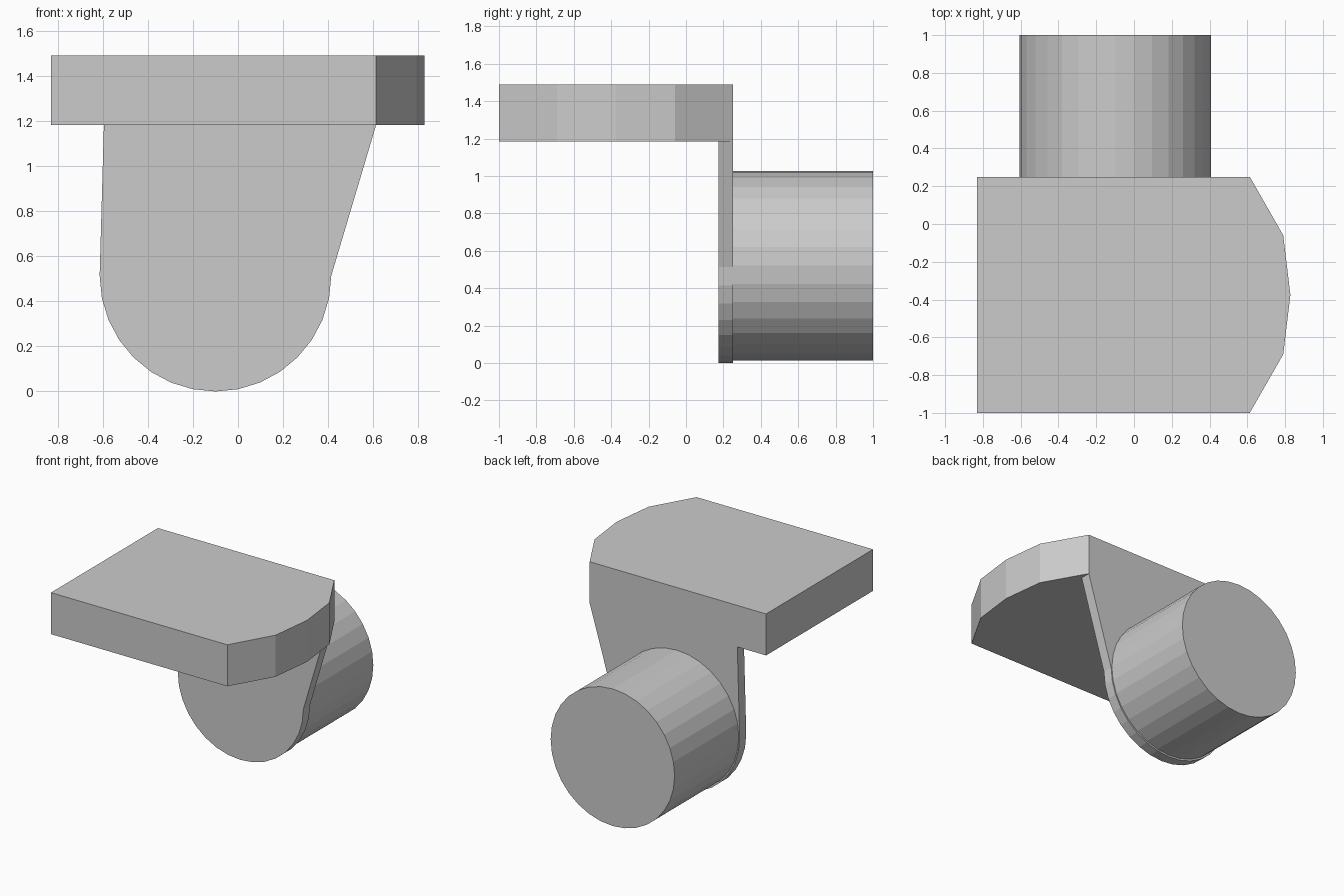
import bpy, bmesh
from math import sin, cos, pi
from mathutils import Vector

if "Cube" in bpy.data.objects:
    bpy.data.objects.remove(bpy.data.objects["Cube"])


def extrude(name, outline, offset):
    """Solid prism from a planar outline swept along offset."""
    bm = bmesh.new()
    face = bm.faces.new([bm.verts.new(p) for p in outline])
    swept = bmesh.ops.extrude_face_region(bm, geom=[face], use_keep_orig=True)
    verts = [g for g in swept["geom"] if isinstance(g, bmesh.types.BMVert)]
    bmesh.ops.translate(bm, verts=verts, vec=Vector(offset))
    bmesh.ops.recalc_face_normals(bm, faces=bm.faces)
    mesh = bpy.data.meshes.new(name)
    bm.to_mesh(mesh)
    bm.free()
    obj = bpy.data.objects.new(name, mesh)
    bpy.context.collection.objects.link(obj)
    return obj


def arc(cx, cz, r, y, first, count):
    """Points of a 32-sided circle in the xz plane."""
    return [(cx + r * cos(2 * pi * i / 32), y, cz + r * sin(2 * pi * i / 32))
            for i in range(first, first + count)]


# Top plate with a faceted bow on the right end
plate = [(-0.83, -1), (0.613, -1), (0.79, -0.69), (0.828, -0.375),
         (0.79, -0.06), (0.613, 0.25), (-0.83, 0.25)]
extrude("top_plate", [(x, y, 1.183) for x, y in plate], (0, 0, 0.307))

# Thin hanging bracket: tapered sides, round bottom
bracket = [(-0.595, 0.173, 1.183)] + arc(-0.1, 0.514, 0.514, 0.173, 16, 17) + [(0.613, 0.173, 1.183)]
extrude("hanging_bracket", bracket, (0, 0.077, 0))

# Horizontal cylinder fixed through the bracket
extrude("cylinder", arc(-0.1, 0.52, 0.507, 0.176, 0, 32), (0, 0.824, 0))
